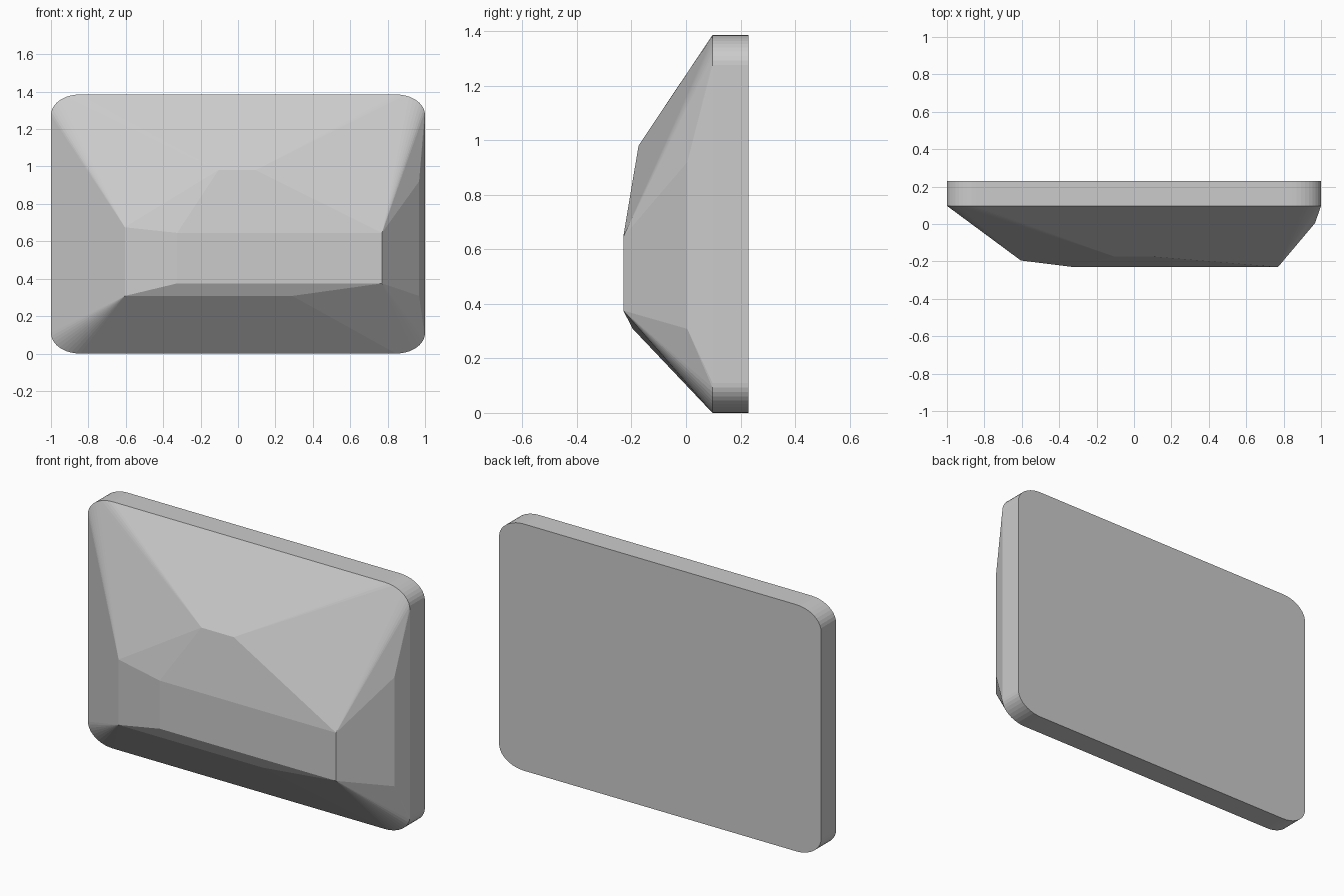
import bpy, bmesh
from math import cos, sin, pi, radians

if "Cube" in bpy.data.objects:
    bpy.data.objects.remove(bpy.data.objects["Cube"])

HEIGHT = 1.385
RIM_FRONT, BACK = 0.097, 0.23
RX, RZ, SEGMENTS = 0.155, 0.11, 10


def rounded_outline():
    """Rounded rectangle in x/z with slightly stretched corners."""
    pts = []
    corners = [(1 - RX, HEIGHT - RZ), (-1 + RX, HEIGHT - RZ),
               (-1 + RX, RZ), (1 - RX, RZ)]
    for q, (cx, cz) in enumerate(corners):
        for i in range(SEGMENTS + 1):
            a = (q + i / SEGMENTS) * pi / 2
            pts.append((cx + RX * cos(a), cz + RZ * sin(a)))
    return pts


# Corner points of the faceted front
facet_points = [
    (-0.605, -0.195, 0.675), (-0.605, -0.195, 0.308),   # left ridge
    (-0.325, -0.23, 0.645), (-0.325, -0.23, 0.375),     # flat centre, left
    (0.77, -0.23, 0.645), (0.77, -0.23, 0.375),         # flat centre, right
    (-0.105, -0.174, 0.98), (0.095, -0.174, 0.98),      # upper ridge
    (0.29, -0.195, 0.308),                              # lower break
    (0.968, 0.005, 0.92), (0.968, 0.005, 0.308),        # right break
]

# Flat-backed slab and faceted front as one convex body
bm = bmesh.new()
for y in (RIM_FRONT, BACK):
    for x, z in rounded_outline():
        bm.verts.new((x, y, z))
for p in facet_points:
    bm.verts.new(p)
hull = bmesh.ops.convex_hull(bm, input=bm.verts[:])
loose = {v for v in hull["geom_interior"] + hull["geom_unused"]
         if isinstance(v, bmesh.types.BMVert)}
bmesh.ops.delete(bm, geom=list(loose), context='VERTS')

# Merge coplanar triangles into clean facets
bmesh.ops.dissolve_limit(bm, angle_limit=radians(0.4),
                         verts=bm.verts[:], edges=bm.edges[:])
bmesh.ops.recalc_face_normals(bm, faces=bm.faces[:])

mesh = bpy.data.meshes.new("faceted_block")
bm.to_mesh(mesh)
bm.free()
block = bpy.data.objects.new("faceted_block", mesh)
bpy.context.collection.objects.link(block)
